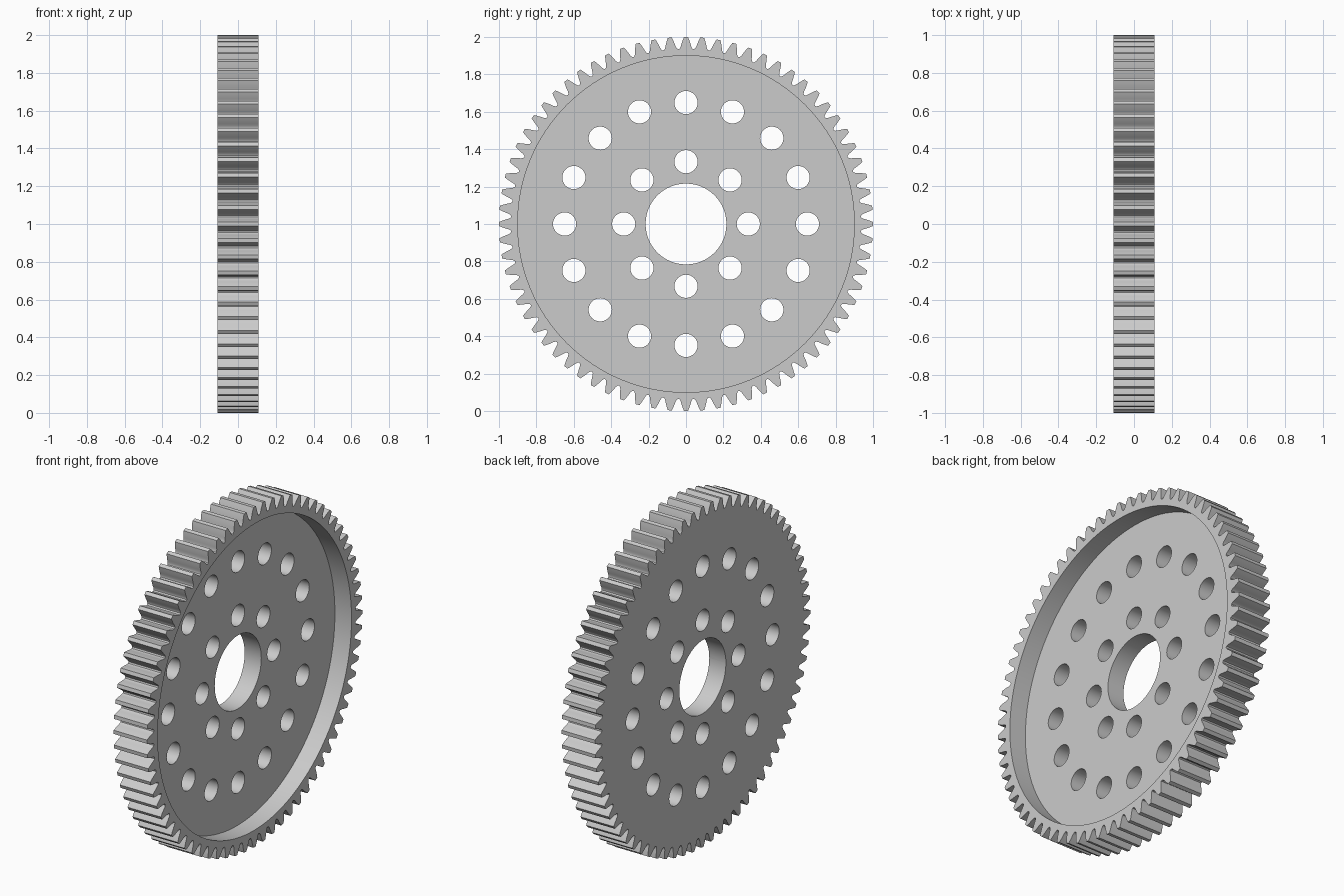
import bpy, bmesh
from math import sin, cos, tan, acos, pi
from mathutils import Matrix

cube = bpy.data.objects.get("Cube")
if cube:
    bpy.data.objects.remove(cube, do_unlink=True)

TEETH = 72
HALF = 0.108            # half of the gear's width
TIP, PITCH, ROOT = 1.0, 0.973, 0.936
RECESS = 0.9
PRESSURE = pi / 9
CENTRE = Matrix.Translation((0, 0, 1))


def half_angle(r):
    """Half the angle a tooth spans at radius r (involute flank)."""
    base = PITCH * cos(PRESSURE)
    a = acos(min(1, base / r))
    return pi / (2 * TEETH) + (tan(PRESSURE) - PRESSURE) - (tan(a) - a)


def tooth_points():
    """Outline of one tooth, from the middle of a gap to the next."""
    flank = [(r, half_angle(r)) for r in (0.95, 0.962, 0.975, 0.988, TIP)]
    foot = [(ROOT, pi / TEETH), (ROOT + 0.001, pi / TEETH - 0.005),
            (ROOT + 0.005, pi / TEETH - 0.009)]
    rise = [(r, -a) for r, a in foot + flank]
    fall = [(r, a) for r, a in reversed(foot[1:] + flank)]
    return rise + fall


def prism(bm, outline, x0, x1):
    """Extrude a (y, z) outline along x."""
    face = bm.faces.new([bm.verts.new((x0, y, z)) for y, z in outline])
    out = bmesh.ops.extrude_face_region(bm, geom=[face])
    moved = [v for v in out["geom"] if isinstance(v, bmesh.types.BMVert)]
    bmesh.ops.translate(bm, verts=moved, vec=(x1 - x0, 0, 0))


def circle(radius, count, y=0, z=0):
    return [(y + radius * cos(2 * pi * i / count), z + radius * sin(2 * pi * i / count))
            for i in range(count)]


def make_object(name, bm):
    bmesh.ops.recalc_face_normals(bm, faces=bm.faces)
    mesh = bpy.data.meshes.new(name)
    bm.to_mesh(mesh)
    bm.free()
    obj = bpy.data.objects.new(name, mesh)
    obj.matrix_world = CENTRE
    bpy.context.collection.objects.link(obj)
    return obj


# Toothed blank
outline = []
for i in range(TEETH):
    turn = 2 * pi * i / TEETH
    outline += [(r * cos(turn + a), r * sin(turn + a)) for r, a in tooth_points()]
bm = bmesh.new()
prism(bm, outline, -HALF, HALF)
gear = make_object("spur_gear", bm)

# Recess in the left face
bm = bmesh.new()
prism(bm, circle(RECESS, 128), 0, 0.3)
recess_cutter = make_object("recess_cutter", bm)

# Centre bore and two rings of bolt holes
bm = bmesh.new()
prism(bm, circle(0.216, 64), -0.3, 0.3)
for ring, count in ((0.333, 8), (0.649, 16)):
    for y, z in circle(ring, count):
        prism(bm, circle(0.062, 32, y, z), -0.3, 0.3)
hole_cutter = make_object("hole_cutter", bm)

# Cut the blank, then discard the cutters
for cutter in (recess_cutter, hole_cutter):
    cutter.hide_render = True
    cut = gear.modifiers.new(cutter.name, "BOOLEAN")
    cut.operation = "DIFFERENCE"
    cut.solver = "EXACT"
    cut.object = cutter
bpy.context.view_layer.update()
graph = bpy.context.evaluated_depsgraph_get()
finished = bpy.data.meshes.new_from_object(gear.evaluated_get(graph))
gear.modifiers.clear()
gear.data = finished
for cutter in (recess_cutter, hole_cutter):
    bpy.data.objects.remove(cutter, do_unlink=True)

# Plain metal colour
grey = bpy.data.materials.new("light_grey")
grey.use_nodes = True
colour = (0.6, 0.6, 0.6, 1)
grey.diffuse_color = colour
grey.node_tree.nodes["Principled BSDF"].inputs["Base Color"].default_value = colour
gear.data.materials.clear()
gear.data.materials.append(grey)

bpy.ops.object.select_all(action="DESELECT")
gear.select_set(True)
bpy.context.view_layer.objects.active = gear
bpy.ops.object.shade_smooth_by_angle(angle=pi / 6)
